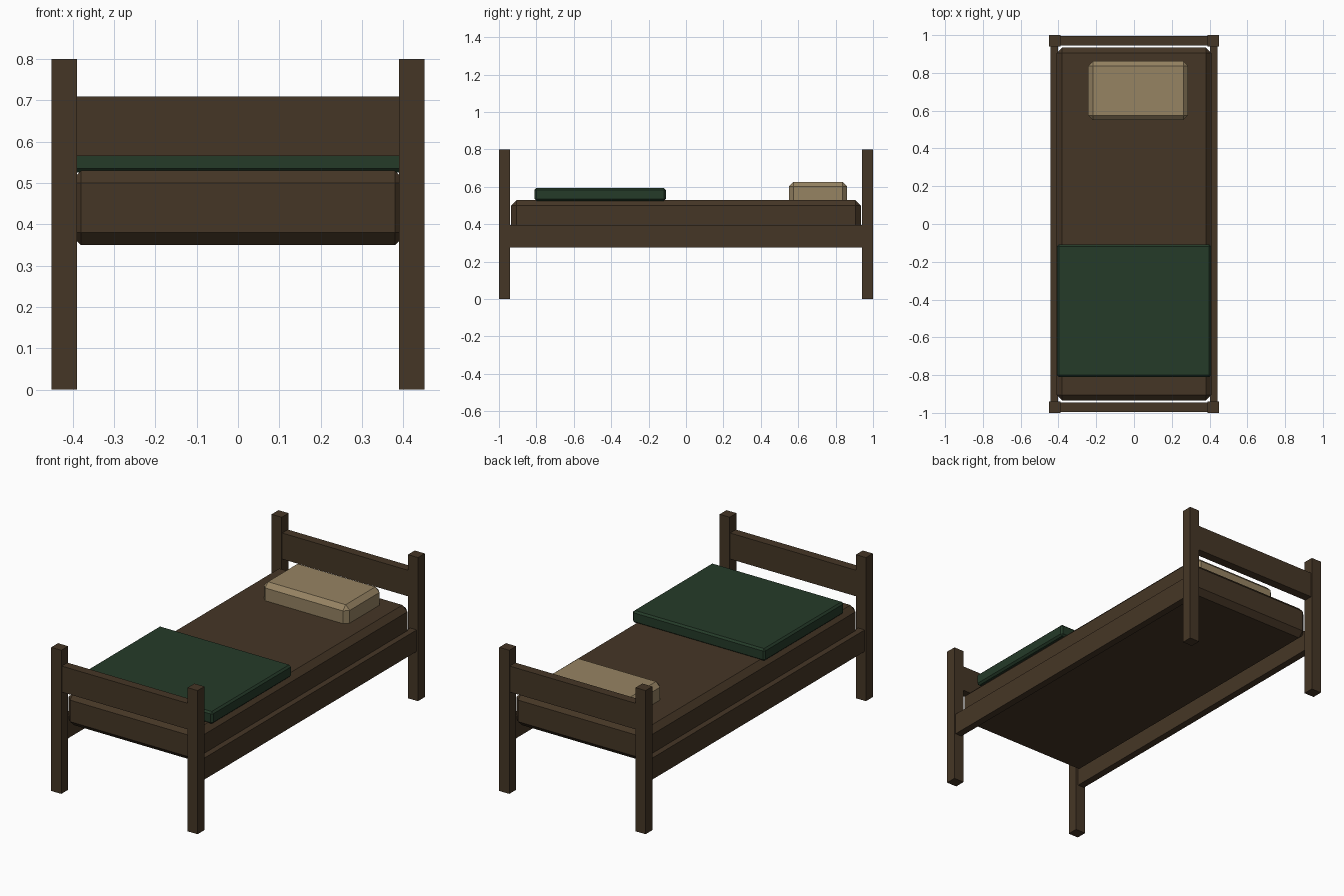
import bpy, bmesh

if "Cube" in bpy.data.objects:
    bpy.data.objects.remove(bpy.data.objects["Cube"])


def material(name, rgb):
    m = bpy.data.materials.new(name)
    m.diffuse_color = (*rgb, 1.0)
    m.use_nodes = True
    m.node_tree.nodes["Principled BSDF"].inputs["Base Color"].default_value = m.diffuse_color
    return m


wood = material("dark_brown", (0.060, 0.037, 0.019))
green = material("dark_green", (0.018, 0.043, 0.022))
tan = material("tan", (0.305, 0.228, 0.124))


def box(name, lo, hi, mat, bevel=0.0):
    """Flat-shaded box between two corners, with optional chamfered edges."""
    bm = bmesh.new()
    bmesh.ops.create_cube(bm, size=1.0)
    for v in bm.verts:
        v.co = [lo[i] + (v.co[i] + 0.5) * (hi[i] - lo[i]) for i in range(3)]
    if bevel:
        bmesh.ops.bevel(bm, geom=bm.edges[:], offset=bevel, segments=1,
                        profile=0.5, affect='EDGES')
    bmesh.ops.recalc_face_normals(bm, faces=bm.faces[:])
    me = bpy.data.meshes.new(name)
    bm.to_mesh(me)
    bm.free()
    me.materials.append(mat)
    ob = bpy.data.objects.new(name, me)
    bpy.context.collection.objects.link(ob)
    return ob


# Corner posts
for sx, side in ((-1, "left"), (1, "right")):
    for sy, end in ((-1, "foot"), (1, "head")):
        x, y = sx * 0.42, sy * 0.97
        box(f"{end}_{side}_post", (x - 0.031, y - 0.03, 0), (x + 0.031, y + 0.03, 0.8), wood)

# Head and foot boards between the posts
for sy, name in ((-1, "foot_board"), (1, "head_board")):
    y = sy * 0.97
    box(name, (-0.40, y - 0.025, 0.565), (0.40, y + 0.025, 0.71), wood)

# Long side rails
for sx, side in ((-1, "left"), (1, "right")):
    x = sx * 0.423
    box(f"{side}_side_rail", (x - 0.02, -0.95, 0.275), (x + 0.02, 0.95, 0.395), wood)

# Bedding
box("mattress", (-0.41, -0.935, 0.35), (0.41, 0.935, 0.53), wood, 0.03)
box("folded_blanket", (-0.408, -0.81, 0.525), (0.408, -0.108, 0.593), green, 0.01)
box("pillow", (-0.243, 0.55, 0.505), (0.286, 0.862, 0.626), tan, 0.025)
